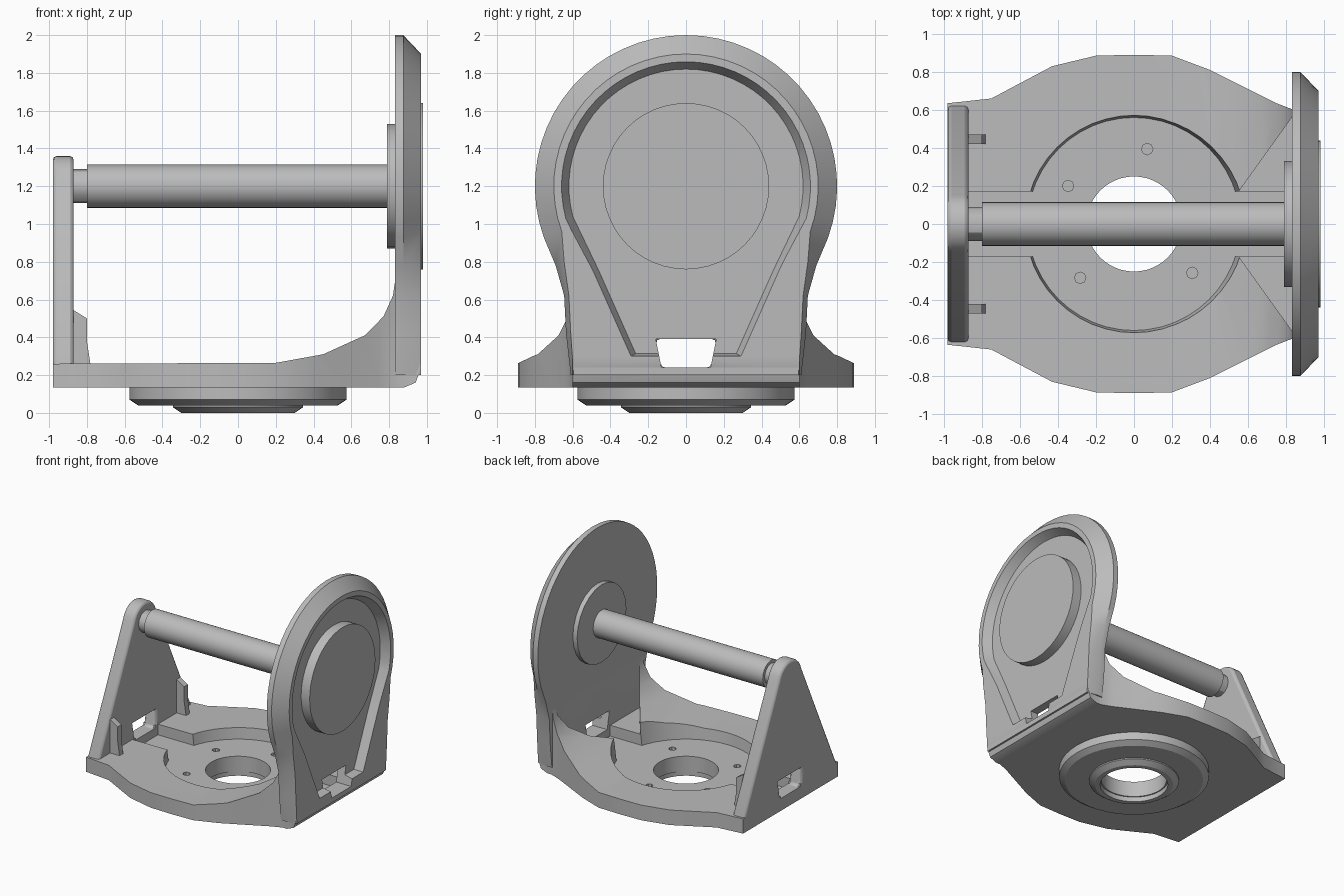
import bpy, bmesh, math
from mathutils import Vector

cube = bpy.data.objects.get("Cube")
if cube:
    bpy.data.objects.remove(cube, do_unlink=True)

grey = bpy.data.materials.new("plain_grey")
grey.use_nodes = True
grey.diffuse_color = (0.5, 0.5, 0.5, 1)
grey.node_tree.nodes["Principled BSDF"].inputs["Base Color"].default_value = (0.5, 0.5, 0.5, 1)

PIVOT = 1.2  # height of the bar axis


def loft(name, sections, closed=False):
    """Skin rings of points, capping the ends unless the rings form a loop."""
    bm = bmesh.new()
    rings = [[bm.verts.new(p) for p in s] for s in sections]
    pairs = list(zip(rings, rings[1:]))
    if closed:
        pairs.append((rings[-1], rings[0]))
    else:
        bm.faces.new(rings[0])
        bm.faces.new(rings[-1])
    for a, b in pairs:
        for i in range(len(a)):
            j = (i + 1) % len(a)
            bm.faces.new((a[i], a[j], b[j], b[i]))
    bmesh.ops.recalc_face_normals(bm, faces=bm.faces)
    mesh = bpy.data.meshes.new(name)
    bm.to_mesh(mesh)
    bm.free()
    mesh.materials.append(grey)
    obj = bpy.data.objects.new(name, mesh)
    bpy.context.collection.objects.link(obj)
    return obj


def place(p, axis, d):
    return Vector({"x": (d, *p), "y": (p[0], d, p[1]), "z": (*p, d)}[axis])


def prism(name, pts, axis, a, b):
    return loft(name, [[place(p, axis, d) for p in pts] for d in (a, b)])


def circle(r, n=48, cx=0, cy=0):
    return [(cx + r * math.cos(math.tau * i / n), cy + r * math.sin(math.tau * i / n)) for i in range(n)]


def turned(name, profile, axis, cy=0, closed=False, n=48):
    """Turn a list of (radius, position) around an axis."""
    return loft(name, [[place(p, axis, d) for p in circle(r, n, 0, cy)] for r, d in profile], closed)


def box(name, x, y, z):
    return prism(name, [(x[0], y[0]), (x[1], y[0]), (x[1], y[1]), (x[0], y[1])], "z", *z)


def mirrored(half):
    """Close a half outline by mirroring its first coordinate."""
    return half + [(-a, b) for a, b in reversed(half) if a > 1e-4]


def boolean(obj, cutters, op="DIFFERENCE"):
    for c in cutters:
        mod = obj.modifiers.new("cut", "BOOLEAN")
        mod.object, mod.operation, mod.solver = c, op, "EXACT"
        bpy.context.view_layer.objects.active = obj
        bpy.ops.object.modifier_apply(modifier=mod.name)


def arc(r, end, n=18):
    """Half outline around the pivot from the top down to an end angle."""
    angles = [math.radians(90 + (end - 90) * i / n) for i in range(n + 1)]
    return [(r * math.cos(t), PIVOT + r * math.sin(t)) for t in angles]


# Base plate: bulging plan crossed with the swept side profile
edge = [(-0.98, 0.635), (-0.75, 0.66), (-0.6, 0.74), (-0.43, 0.83), (-0.2, 0.885), (0, 0.89),
        (0.2, 0.885), (0.4, 0.81), (0.6, 0.71), (0.75, 0.635), (0.84, 0.6), (0.97, 0.6)]
side = [(-0.98, 0.135), (0.88, 0.135), (0.94, 0.16), (0.97, 0.24), (0.97, 0.3), (0.87, 0.32),
        (0.87, 0.75), (0.835, 0.72), (0.82, 0.62), (0.77, 0.51), (0.67, 0.41), (0.45, 0.31),
        (0.2, 0.265), (-0.98, 0.26)]
base = prism("base_plate", edge + [(x, -y) for x, y in reversed(edge)], "z", 0.1, 1)
profile = prism("side_profile", side, "y", -1.1, 1.1)
boolean(base, [profile], "INTERSECT")

# Recessed floor, channel, centre hole and windows
recess = turned("recess", [(0.56, 0.17), (0.6, 0.5)], "z")
channel = box("channel", (-0.87, 0.83), (-0.17, 0.17), (0.17, 0.9))
relief = prism("relief", [(0.83, -0.56), (0.83, 0.56), (0.55, 0.17), (0.55, -0.17)], "z", 0.262, 0.9)
bore = turned("bore", [(0.25, -0.1), (0.25, 0.4)], "z")
window = prism("window", mirrored([(0.16, 0.39), (0.13, 0.24)]), "x", -1.2, 1.2)
bolts = [prism("bolt_hole", circle(0.03, 8, 0.4 * math.cos(t), 0.4 * math.sin(t)), "z", 0.14, 0.3)
         for t in [math.radians(a) for a in (80, 150, 225, 320)]]
boolean(base, [recess, channel, relief, bore, window] + bolts)

# Rotating foot under the base
turned("turntable_ring", [(0.25, 0.04), (0.53, 0.04), (0.575, 0.07), (0.575, 0.14), (0.25, 0.14)],
       "z", closed=True)
turned("foot_ring", [(0.26, 0), (0.3, 0), (0.345, 0.03), (0.345, 0.045), (0.26, 0.045)], "z", closed=True)

# Large round-headed wall with a chamfered rim
outer = mirrored(arc(0.8, -20) + [(0.69, 0.78), (0.645, 0.62), (0.635, 0.42), (0.61, 0.2)])
inner = mirrored(arc(0.7, -20) + [(0.645, 0.8), (0.62, 0.62), (0.61, 0.42), (0.595, 0.2)])
wall = loft("round_wall", [[(x, *p) for p in o] for x, o in ((0.83, outer), (0.875, outer), (0.97, inner))])
pockets = [mirrored(arc(r, -15) + [(w, 0.75), (w - 0.2, 0.3)]) for r, w in ((0.62, 0.46), (0.67, 0.5))]
pocket = loft("pocket", [[(x, *p) for p in o] for x, o in zip((0.9, 0.99), pockets)])
boolean(wall, [pocket, window])

# Round cover and inner hub on the wall
turned("round_cover", [(0.44, 0.88), (0.44, 0.98)], "x", PIVOT)
turned("inner_hub", [(0.33, 0.79), (0.33, 0.84)], "x", PIVOT, n=24)

# Tapered support wall with rounded top
support = prism("tapered_wall", mirrored(arc(0.16, 15, 6) + [(0.635, 0.23), (0.635, 0.14)]), "x", -0.98, -0.87)
boolean(support, [window])
bev = support.modifiers.new("soft_edges", "BEVEL")
bev.width, bev.segments, bev.limit_method = 0.02, 2, "ANGLE"

# Gussets at the foot of the tapered wall
for s in (-1, 1):
    prism("wall_gusset", [(-0.88, 0.25), (-0.78, 0.25), (-0.8, 0.38), (-0.8, 0.5), (-0.88, 0.55)],
          "y", s * 0.42, s * 0.47)

# Cross bar and its narrower neck
turned("cross_bar", [(0.115, -0.8), (0.115, 0.8)], "x", PIVOT, n=32)
turned("bar_neck", [(0.09, -0.88), (0.09, -0.79)], "x", PIVOT, n=12)

# Remove the cutters, then smooth the curved faces
for c in [profile, recess, channel, relief, bore, window, pocket] + bolts:
    bpy.data.objects.remove(c, do_unlink=True)
bpy.ops.object.select_all(action="DESELECT")
for o in bpy.context.scene.objects:
    if o.type == "MESH":
        o.select_set(True)
        bpy.context.view_layer.objects.active = o
bpy.ops.object.shade_smooth_by_angle(angle=math.radians(30))
